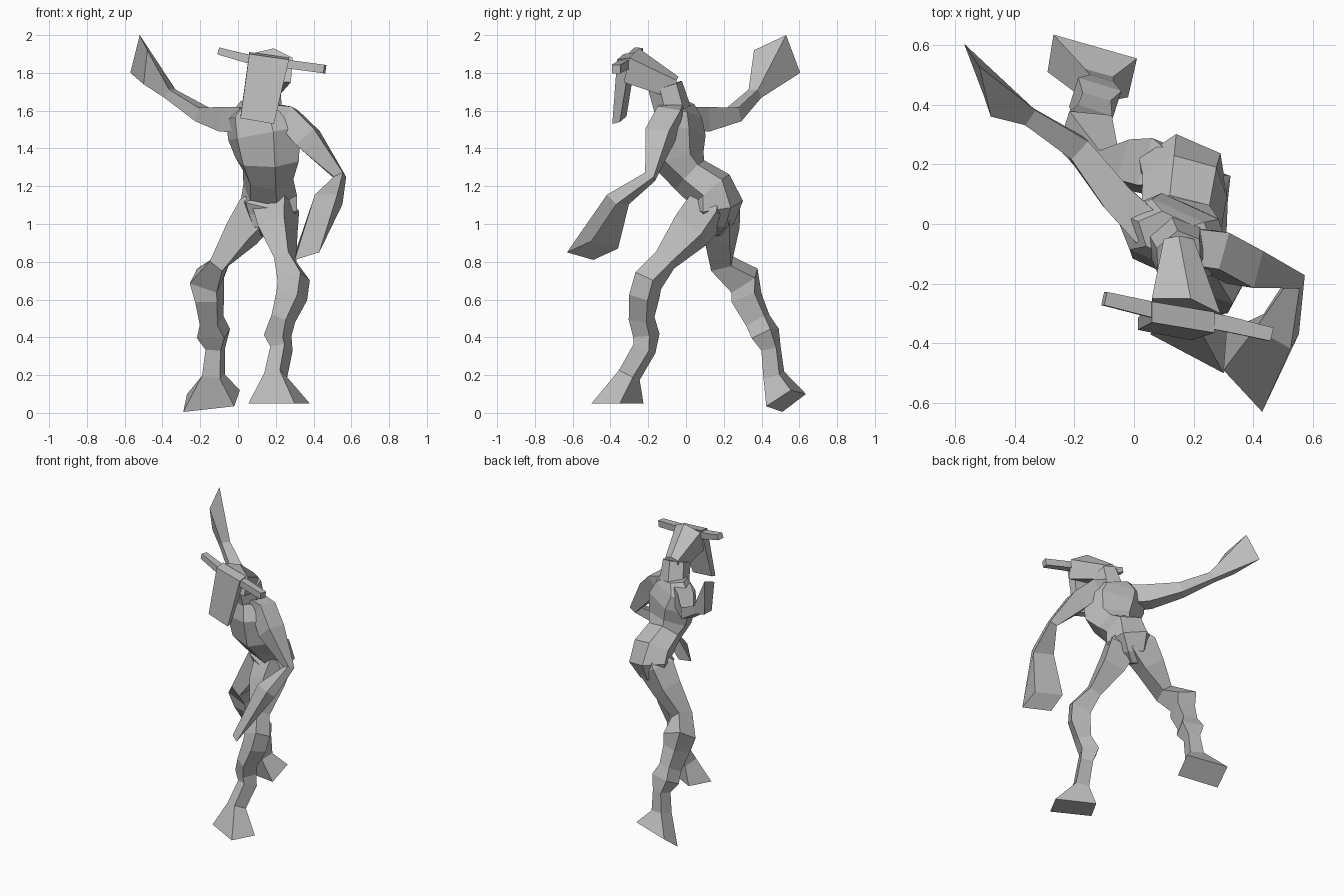
import bpy, bmesh, math
from mathutils import Vector

cube = bpy.data.objects.get("Cube")
if cube:
    bpy.data.objects.remove(cube, do_unlink=True)

grey = bpy.data.materials.new("stone_grey")
grey.use_nodes = True
grey.diffuse_color = (0.5, 0.5, 0.5, 1)
grey.node_tree.nodes["Principled BSDF"].inputs["Base Color"].default_value = (0.5, 0.5, 0.5, 1)


def align(quad, prev):
    """Order an end outline so that it joins the previous ring without twisting."""
    n = len(quad)
    c0 = sum(prev, Vector()) / n
    c1 = sum(quad, Vector()) / n
    options = []
    for order in (quad, quad[::-1]):
        options += [order[i:] + order[:i] for i in range(n)]
    return min(options, key=lambda q: sum(((a - c1).normalized() - (b - c0).normalized()).length
                                          for a, b in zip(q, prev)))


def loft(name, rings, sides=4, ref=(1, 0, 0), end=None):
    """Skin rings (x, y, z, half width, half depth) set square to the path."""
    centres = [Vector(r[:3]) for r in rings]
    if end:
        end = [Vector(p) for p in end]
        centres.append(sum(end, Vector()) / len(end))
    ref = Vector(ref)
    loops = []
    for i, r in enumerate(rings):
        a = centres[max(i - 1, 0)]
        b = centres[min(i + 1, len(centres) - 1)]
        t = (b - a).normalized()
        u = (ref - t * ref.dot(t)).normalized()
        v = t.cross(u)
        turn = math.pi / 4 if sides == 4 else 0
        loop = []
        for k in range(sides):
            ang = turn + k * math.tau / sides
            loop.append(centres[i] + u * r[3] * 1.07 * math.cos(ang) + v * r[4] * 1.07 * math.sin(ang))
        loops.append(loop)
    if end:
        loops.append(align(end, loops[-1]))
    return skin(name, loops)


def skin(name, loops):
    """Bridge loops of equal length and cap both ends."""
    bm = bmesh.new()
    rows = [[bm.verts.new(p) for p in loop] for loop in loops]
    n = len(rows[0])
    for a, b in zip(rows, rows[1:]):
        for k in range(n):
            bm.faces.new((a[k], a[(k + 1) % n], b[(k + 1) % n], b[k]))
    bm.faces.new(rows[0][::-1])
    bm.faces.new(rows[-1])
    bmesh.ops.recalc_face_normals(bm, faces=bm.faces)
    me = bpy.data.meshes.new(name)
    bm.to_mesh(me)
    bm.free()
    me.materials.append(grey)
    ob = bpy.data.objects.new(name, me)
    bpy.context.collection.objects.link(ob)
    return ob


twist = (0.9, -0.4, 0)

# Twisted torso from crotch to shoulders
loft("torso", [
    (.12, .13, .96, .04, .06), (.14, .15, 1.02, .1, .1), (.165, .155, 1.1, .155, .135),
    (.17, .13, 1.18, .14, .12),
    (.16, .02, 1.26, .13, .1), (.155, -.04, 1.34, .17, .12), (.14, -.05, 1.48, .2, .13),
    (.11, -.04, 1.58, .18, .1), (.12, -.04, 1.63, .11, .07)], sides=6, ref=twist)

# Neck
loft("neck", [(.14, -.06, 1.57, .1, .09), (.15, -.11, 1.73, .075, .09)], sides=6, ref=twist)

# Ridged wedge head, narrow at the back
skin("head", [
    [(.1, -.05, 1.76), (.15, -.04, 1.78), (.2, -.05, 1.76), (.2, -.06, 1.66), (.1, -.05, 1.66)],
    [(.06, -.25, 1.9), (.19, -.25, 1.93), (.29, -.3, 1.88), (.28, -.33, 1.75), (.06, -.29, 1.76)]])


# Long face plate
def plate_edge(left, right, depth):
    back = Vector((0, depth, .01))
    left, right = Vector(left), Vector(right)
    return [left, right, right + back, left + back]


skin("face_plate", [
    plate_edge((.06, -.33, 1.9), (.27, -.365, 1.87), .07),
    plate_edge((.013, -.355, 1.56), (.19, -.39, 1.53), .04)])

# Horn bar across the brow
loft("horn_bar", [
    (-.1, -.25, 1.915, .03, .025), (.05, -.285, 1.875, .035, .03),
    (.31, -.335, 1.84, .035, .03), (.46, -.37, 1.82, .03, .03)], ref=(0, 1, 0))

# Forward leg with flared hoof
loft("left_leg", [
    (.19, .15, 1.16, .06, .06), (.2, .12, 1.08, .125, .12), (.21, .03, .97, .1, .12),
    (.25, -.11, .81, .055, .07),
    (.295, -.2, .7, .09, .075), (.285, -.22, .62, .085, .075), (.24, -.235, .5, .06, .07),
    (.21, -.21, .41, .075, .065), (.23, -.22, .34, .055, .065), (.2, -.3, .2, .06, .06)],
    ref=(.87, -.47, 0),
    end=[(.055, -.37, .05), (.3, -.5, .05), (.38, -.35, .05), (.135, -.225, .05)])

# Trailing leg with tilted hoof
loft("right_leg", [
    (.16, .17, 1.16, .06, .06), (.11, .18, 1.07, .125, .11), (.02, .19, .95, .1, .095),
    (-.1, .19, .79, .055, .075),
    (-.165, .31, .7, .1, .1), (-.15, .32, .61, .08, .09), (-.14, .38, .49, .065, .075),
    (-.13, .42, .42, .1, .075), (-.12, .45, .34, .055, .055), (-.13, .465, .2, .065, .06)],
    ref=(.95, -.3, 0),
    end=[(-.29, .51, .005), (-.02, .425, .035), (.01, .555, .12), (-.27, .635, .1)])

# Lowered arm with flared hand
loft("left_arm", [
    (.17, -.07, 1.58, .075, .08), (.27, -.09, 1.56, .08, .085), (.37, -.145, 1.455, .085, .085),
    (.54, -.19, 1.25, .035, .035), (.48, -.36, 1.13, .09, .05)], ref=(.9, -.2, .3),
    end=[(.43, -.63, .85), (.3, -.49, .81), (.31, -.36, .87), (.43, -.5, .91)])

# Raised arm with open hand
loft("right_arm", [
    (.05, -.02, 1.55, .09, .08), (-.06, .09, 1.555, .085, .07), (-.19, .255, 1.58, .05, .055),
    (-.36, .365, 1.69, .035, .04)], ref=(0, 0, 1),
    end=[(-.57, .605, 1.8), (-.52, .53, 2), (-.48, .36, 1.92), (-.5, .42, 1.74)])
